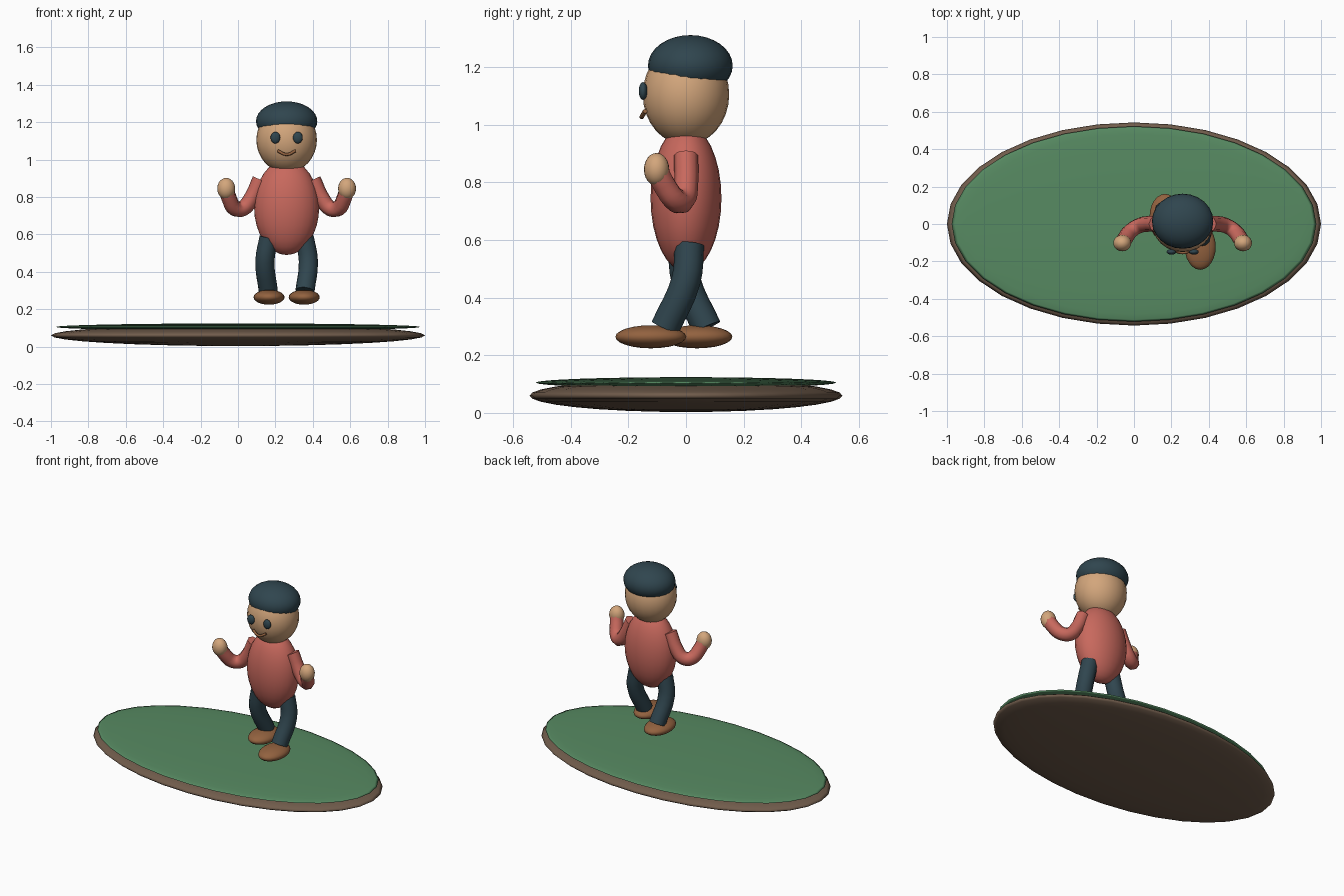
import bpy, math

if "Cube" in bpy.data.objects:
    bpy.data.objects.remove(bpy.data.objects["Cube"])

CX = 0.26  # figure's centre line


def material(name, rgb):
    m = bpy.data.materials.new(name)
    m.diffuse_color = (*rgb, 1)
    m.use_nodes = True
    m.node_tree.nodes["Principled BSDF"].inputs["Base Color"].default_value = m.diffuse_color
    return m


TEAL = material("dark_teal", (0.029, 0.060, 0.077))
RED = material("coral_red", (0.58, 0.14, 0.11))
SKIN = material("skin", (0.65, 0.38, 0.20))
GREEN = material("grass_green", (0.095, 0.255, 0.122))
LEATHER = material("shoe_brown", (0.29, 0.122, 0.05))
EARTH = material("earth_brown", (0.165, 0.108, 0.072))


def ball(name, centre, radii, mat, segments=24, rings=16):
    """Ellipsoid with its radii baked into the mesh."""
    bpy.ops.mesh.primitive_uv_sphere_add(segments=segments, ring_count=rings,
                                         radius=1, location=centre)
    ob = bpy.context.object
    ob.name = name
    ob.scale = radii
    bpy.ops.object.transform_apply(location=False, rotation=False, scale=True)
    ob.data.materials.append(mat)
    bpy.ops.object.shade_smooth()
    return ob


def tube(name, points, radius, mat, sides=8):
    """Round bar with flat ends that follows a smooth path."""
    cu = bpy.data.curves.new(name, "CURVE")
    cu.dimensions = "3D"
    cu.bevel_depth = radius
    cu.bevel_resolution = (sides - 4) // 2
    cu.use_fill_caps = True
    cu.resolution_u = 4
    sp = cu.splines.new("BEZIER")
    sp.bezier_points.add(len(points) - 1)
    for bp, p in zip(sp.bezier_points, points):
        bp.co = p
        bp.handle_left_type = bp.handle_right_type = "AUTO"
    ob = bpy.data.objects.new(name, cu)
    bpy.context.collection.objects.link(ob)
    bpy.ops.object.select_all(action="DESELECT")
    ob.select_set(True)
    bpy.context.view_layer.objects.active = ob
    bpy.ops.object.convert(target="MESH")
    ob = bpy.context.object
    ob.data.materials.clear()
    ob.data.materials.append(mat)
    bpy.ops.object.shade_smooth_by_angle(angle=math.radians(50))
    return ob


# Ground: thin earth lens with a grass lens on top
ball("earth_base", (0, 0, 0.06), (1.0, 0.543, 0.057), EARTH, 32)
ball("grass_top", (0, 0, 0.105), (0.975, 0.522, 0.019), GREEN, 32)

# Body, head and cap
ball("torso", (CX, 0, 0.745), (0.174, 0.123, 0.255), RED)
ball("head", (CX, 0, 1.105), (0.162, 0.15, 0.175), SKIN)
ball("cap", (CX, 0.015, 1.205), (0.164, 0.147, 0.106), TEAL)

# Smile
tube("mouth", [(CX - 0.048, -0.142, 1.047), (CX, -0.154, 1.027),
               (CX + 0.048, -0.142, 1.047)], 0.008, LEATHER)

# Paired parts: the legs stride in opposite directions
for s, side in ((1, "left"), (-1, "right")):
    ball(side + "_eye", (CX + s * 0.06, -0.149, 1.117), (0.026, 0.015, 0.031), TEAL, 16, 10)

    arm = [(0.142, 0, 0.893), (0.19, 0, 0.79), (0.235, -0.01, 0.738),
           (0.275, -0.035, 0.738), (0.308, -0.078, 0.795), (0.322, -0.1, 0.84)]
    tube(side + "_arm", [(CX + s * x, y, z) for x, y, z in arm], 0.042, RED)
    ball(side + "_hand", (CX + s * 0.323, -0.102, 0.845), (0.048, 0.044, 0.057), SKIN, 20, 12)

    leg = [(0.094, 0.012, 0.585), (0.116, 0, 0.46), (0.098, -0.072, 0.297)]
    tube(side + "_leg", [(CX + s * x, s * y, z) for x, y, z in leg], 0.051, TEAL, 12)
    ball(side + "_shoe", (CX + s * 0.094, -0.042 - s * 0.08, 0.264),
         (0.083, 0.123, 0.04), LEATHER, 24, 12)
